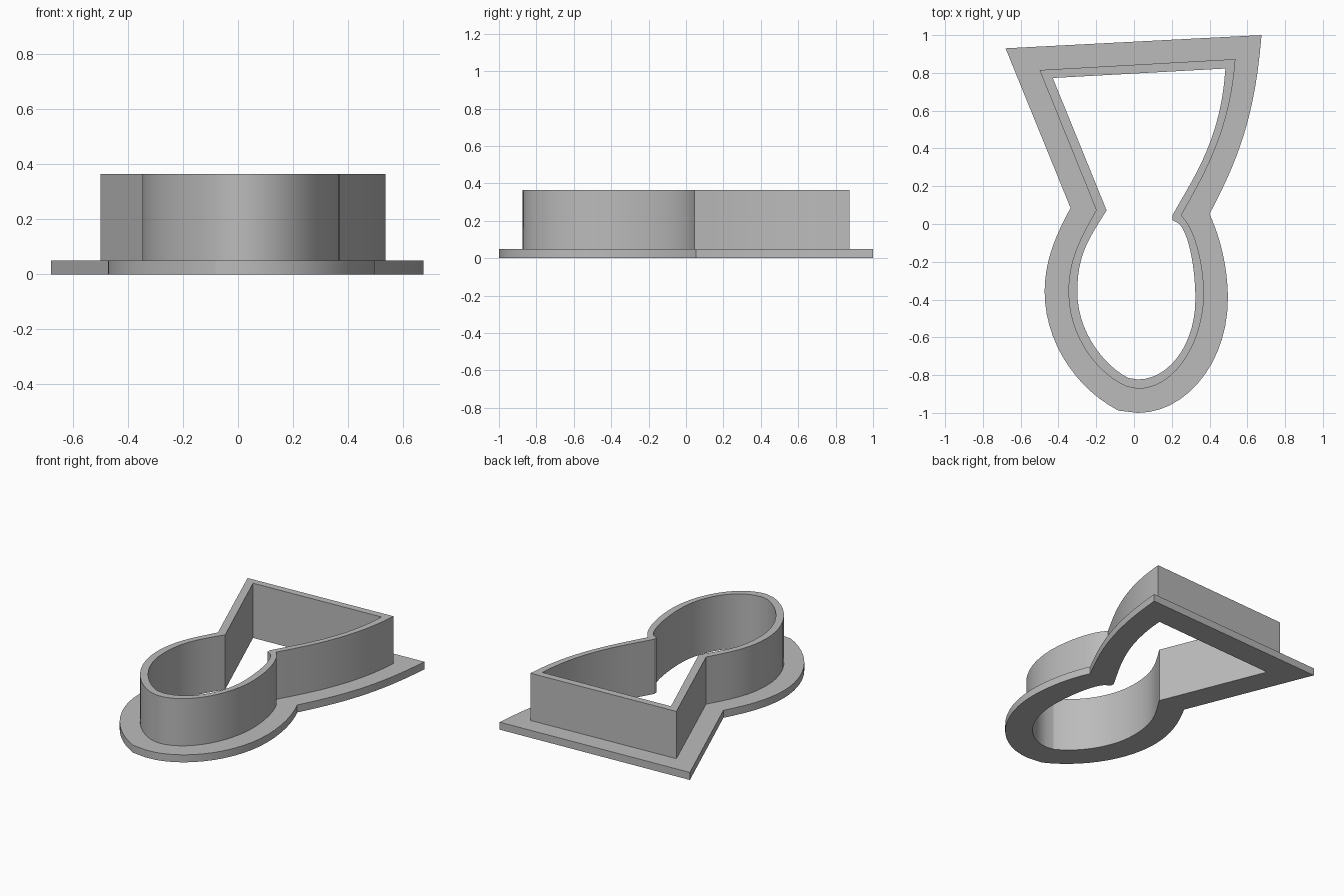
import bpy, bmesh, math
from mathutils import Vector
from mathutils.geometry import interpolate_bezier

if "Cube" in bpy.data.objects:
    bpy.data.objects.remove(bpy.data.objects["Cube"])

STEPS = 14
FLANGE_TOP, WALL_TOP = 0.05, 0.365


def outline(a, b, right, waist, lower_right, bottom, lower_left, left, f):
    """Closed loop: straight top, bezier right side, bowl, straight left side."""
    pts = [Vector((*a, 0))]

    def curve(p0, h1, h2, p1):
        ps = [Vector((*p, 0)) for p in (p0, h1, h2, p1)]
        pts.extend(interpolate_bezier(*ps, STEPS)[:-1])

    curve(b, *right, waist[0])
    pts.extend(Vector((*p, 0)) for p in waist[:-1])
    r, d, e, l = lower_right[2], bottom[2], bottom[3], lower_left[2]
    curve(waist[-1], *lower_right)
    curve(r, bottom[0], bottom[1], d)
    pts.append(Vector((*d, 0)))
    curve(e, *lower_left)
    curve(l, *left, f)
    pts.append(Vector((*f, 0)))
    return pts


# Flange rim, wall outside and hole
flange = outline((-.68, .93), (.675, 1), [(.64, .55), (.54, .32)],
                 [(.40, .053)] * 3,
                 [(.465, -.09), (.497, -.25), (.497, -.397)],
                 [(.497, -.727), (.28, -1), (.02, -1), (-.082, -.988)],
                 [(-.31, -.87), (-.473, -.62), (-.473, -.36)],
                 [(-.473, -.2), (-.42, -.07)], (-.336, .085))
wall = outline((-.50, .815), (.537, .873), [(.51, .49), (.37, .26)],
               [(.25, .045)] * 3,
               [(.33, -.03), (.37, -.23), (.37, -.37)],
               [(.37, -.62), (.22, -.873), (.02, -.873), (-.04, -.86)],
               [(-.20, -.79), (-.347, -.59), (-.347, -.36)],
               [(-.347, -.18), (-.28, -.07)], (-.20, .074))
hole = outline((-.43, .773), (.484, .823), [(.46, .44), (.31, .24)],
               [(.203, .045), (.205, .02), (.24, 0)],
               [(.295, -.06), (.325, -.25), (.325, -.40)],
               [(.325, -.63), (.19, -.823), (.02, -.823), (-.03, -.815)],
               [(-.16, -.75), (-.30, -.57), (-.30, -.36)],
               [(-.30, -.16), (-.24, -.08)], (-.145, .072))

# Stepped section swept around: flange, then upright wall, then hole
bm = bmesh.new()
section = [(flange, 0), (flange, FLANGE_TOP), (wall, FLANGE_TOP),
           (wall, WALL_TOP), (hole, WALL_TOP), (hole, 0)]
rings = [[bm.verts.new((p.x, p.y, z)) for p in loop] for loop, z in section]
n = len(flange)
for k, ring in enumerate(rings):
    nxt = rings[(k + 1) % len(rings)]
    for i in range(n):
        j = (i + 1) % n
        bm.faces.new((ring[i], ring[j], nxt[j], nxt[i]))
bmesh.ops.remove_doubles(bm, verts=bm.verts, dist=0.0005)
bmesh.ops.dissolve_degenerate(bm, edges=bm.edges, dist=0.0005)
bmesh.ops.recalc_face_normals(bm, faces=bm.faces)

mesh = bpy.data.meshes.new("cookie_cutter")
bm.to_mesh(mesh)
bm.free()
cutter = bpy.data.objects.new("cookie_cutter", mesh)
bpy.context.collection.objects.link(cutter)

grey = bpy.data.materials.new("plain_grey")
grey.diffuse_color = (0.5, 0.5, 0.5, 1)
grey.use_nodes = True
grey.node_tree.nodes["Principled BSDF"].inputs["Base Color"].default_value = grey.diffuse_color
mesh.materials.append(grey)

bpy.context.view_layer.objects.active = cutter
cutter.select_set(True)
bpy.ops.object.shade_smooth_by_angle(angle=math.radians(20))
